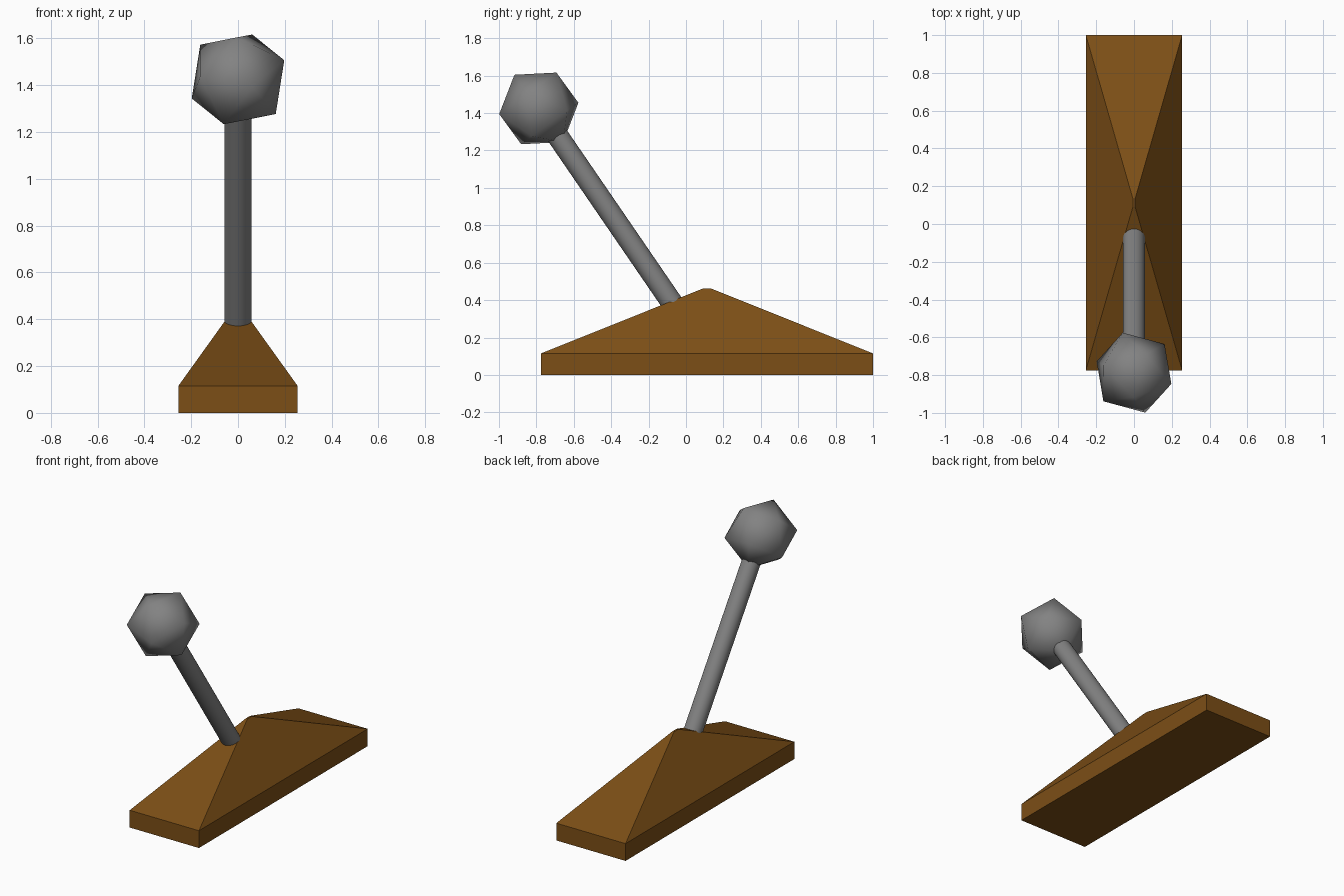
import bpy, bmesh
from mathutils import Vector, Matrix

if "Cube" in bpy.data.objects:
    bpy.data.objects.remove(bpy.data.objects["Cube"])


def colour(name, rgb):
    mat = bpy.data.materials.new(name)
    mat.diffuse_color = (*rgb, 1)
    mat.use_nodes = True
    mat.node_tree.nodes["Principled BSDF"].inputs["Base Color"].default_value = mat.diffuse_color
    return mat


def add_object(name, bm, mat):
    bmesh.ops.recalc_face_normals(bm, faces=bm.faces[:])
    mesh = bpy.data.meshes.new(name)
    bm.to_mesh(mesh)
    bm.free()
    mesh.materials.append(mat)
    ob = bpy.data.objects.new(name, mesh)
    bpy.context.collection.objects.link(ob)
    return ob


def frame(a, b):
    # orthonormal frame from two directions
    a = a.normalized()
    n = a.cross(b).normalized()
    return Matrix((a, n.cross(a), n)).transposed()


brown = colour("brown", (0.20, 0.077, 0.008))
grey = colour("dark_grey", (0.225, 0.225, 0.225))

# Base: shallow slab whose top tapers to a tiny flat peak
CY = 0.1125
bm = bmesh.new()
rings = []
for hx, hy, z in ((0.255, 0.8875, 0), (0.255, 0.8875, 0.115), (0.006, 0.022, 0.462)):
    rings.append([bm.verts.new((sx * hx, CY + sy * hy, z))
                  for sx, sy in ((-1, -1), (1, -1), (1, 1), (-1, 1))])
for low, high in zip(rings, rings[1:]):
    for i in range(4):
        j = (i + 1) % 4
        bm.faces.new((low[i], low[j], high[j], high[i]))
bm.faces.new(rings[0][::-1])
bm.faces.new(rings[-1])
add_object("base", bm, brown)

# Rod: leaning cylinder from the base's front slope into the ball
ball_centre = Vector((0, -0.787, 1.425))
foot = Vector((0, -0.045, 0.342))
axis = ball_centre - foot
bpy.ops.mesh.primitive_cylinder_add(vertices=32, radius=0.058, depth=axis.length,
                                    location=(foot + ball_centre) / 2,
                                    rotation=axis.to_track_quat('Z', 'Y').to_euler())
rod = bpy.context.object
rod.name = "lever_rod"
rod.data.materials.append(grey)
bpy.ops.object.shade_smooth_by_angle()

# Ball: smooth-shaded icosahedron, turned so two neighbouring corners match
bm = bmesh.new()
bmesh.ops.create_icosphere(bm, subdivisions=1, radius=0.222)
bm.verts.ensure_lookup_table()
v0 = bm.verts[0]
v1 = v0.link_edges[0].other_vert(v0)
turn = frame(Vector((-0.06, 0.212, 0.03)), Vector((0.06, 0.095, 0.19))) @ frame(v0.co, v1.co).transposed()
bmesh.ops.transform(bm, matrix=Matrix.Translation(ball_centre) @ turn.to_4x4(), verts=bm.verts[:])
for f in bm.faces:
    f.smooth = True
add_object("lever_ball", bm, grey)
